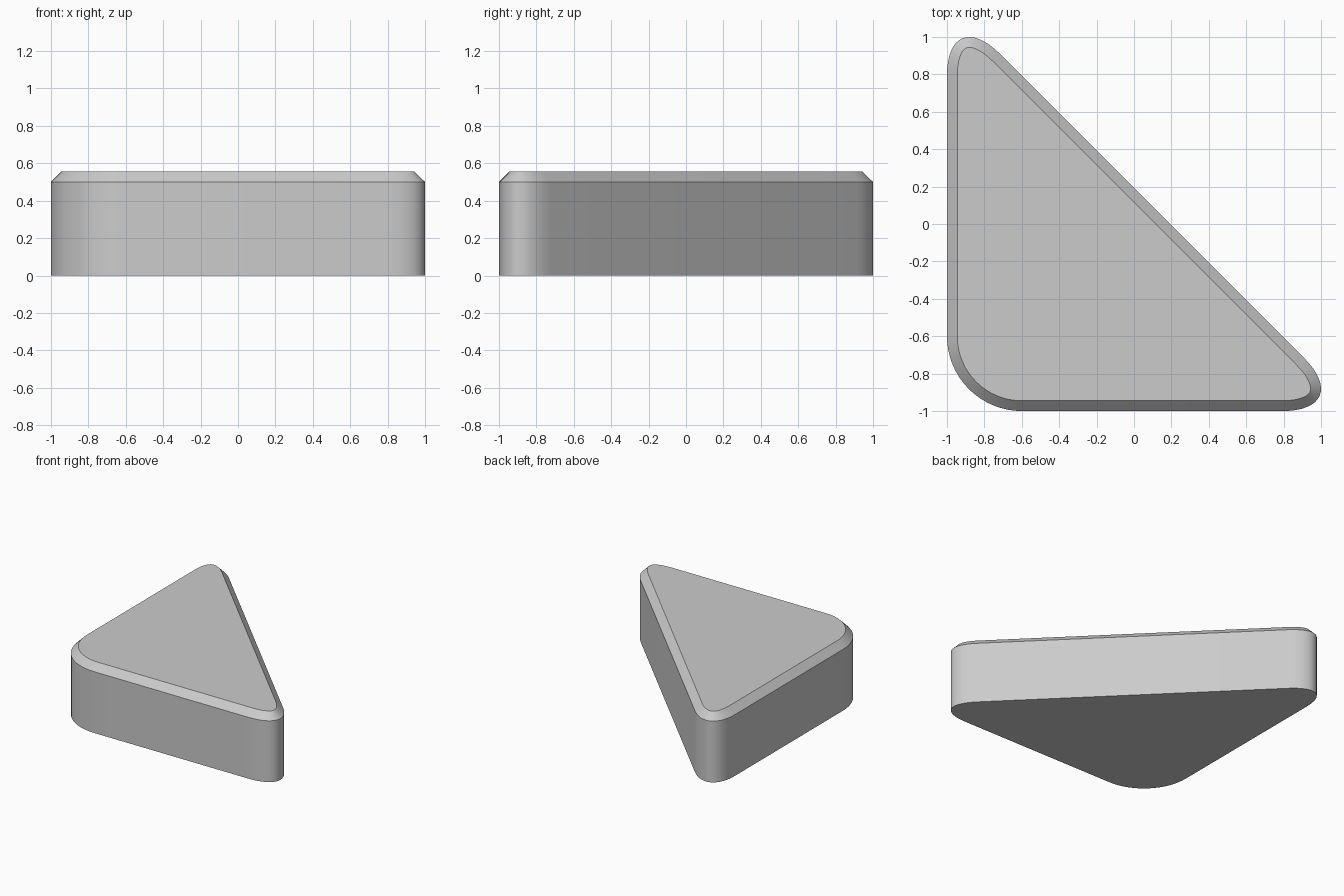
import bpy, bmesh, math
from mathutils import Vector

if "Cube" in bpy.data.objects:
    bpy.data.objects.remove(bpy.data.objects["Cube"])

HEIGHT, CHAMFER = 0.555, 0.055
ROUND, SEGMENTS, FAR = 0.4, 16, 1.193


def round_corner(prev, corner, nxt):
    """Elliptical arc cutting the same length from both sides of a corner."""
    start = corner + (prev - corner).normalized() * ROUND
    end = corner + (nxt - corner).normalized() * ROUND
    centre = start + end - corner
    angles = [i * math.pi / 2 / SEGMENTS for i in range(SEGMENTS + 1)]
    return [centre + (start - centre) * math.cos(a) + (end - centre) * math.sin(a)
            for a in angles]


# Rounded right-triangle outline
corners = [Vector((-1, -1, 0)), Vector((FAR, -1, 0)), Vector((-1, FAR, 0))]
outline = []
for i, c in enumerate(corners):
    outline += round_corner(corners[i - 1], c, corners[(i + 1) % 3])

# Extrude to a solid block
bm = bmesh.new()
base = bm.faces.new([bm.verts.new(p) for p in outline])
res = bmesh.ops.extrude_face_region(bm, geom=[base], use_keep_orig=True)
top_verts = [g for g in res["geom"] if isinstance(g, bmesh.types.BMVert)]
bmesh.ops.translate(bm, verts=top_verts, vec=(0, 0, HEIGHT))
bmesh.ops.recalc_face_normals(bm, faces=bm.faces)

# Chamfer around the top rim
rim = [e for e in bm.edges if all(v.co.z > HEIGHT / 2 for v in e.verts)]
bmesh.ops.bevel(bm, geom=rim, offset=CHAMFER, offset_type='OFFSET',
                segments=1, affect='EDGES', clamp_overlap=False)
bmesh.ops.recalc_face_normals(bm, faces=bm.faces)

mesh = bpy.data.meshes.new("triangular_block")
bm.to_mesh(mesh)
bm.free()
block = bpy.data.objects.new("triangular_block", mesh)
bpy.context.collection.objects.link(block)

# Smooth sides with crisp chamfer edges
bpy.context.view_layer.objects.active = block
block.select_set(True)
bpy.ops.object.shade_smooth_by_angle(angle=math.radians(30))
